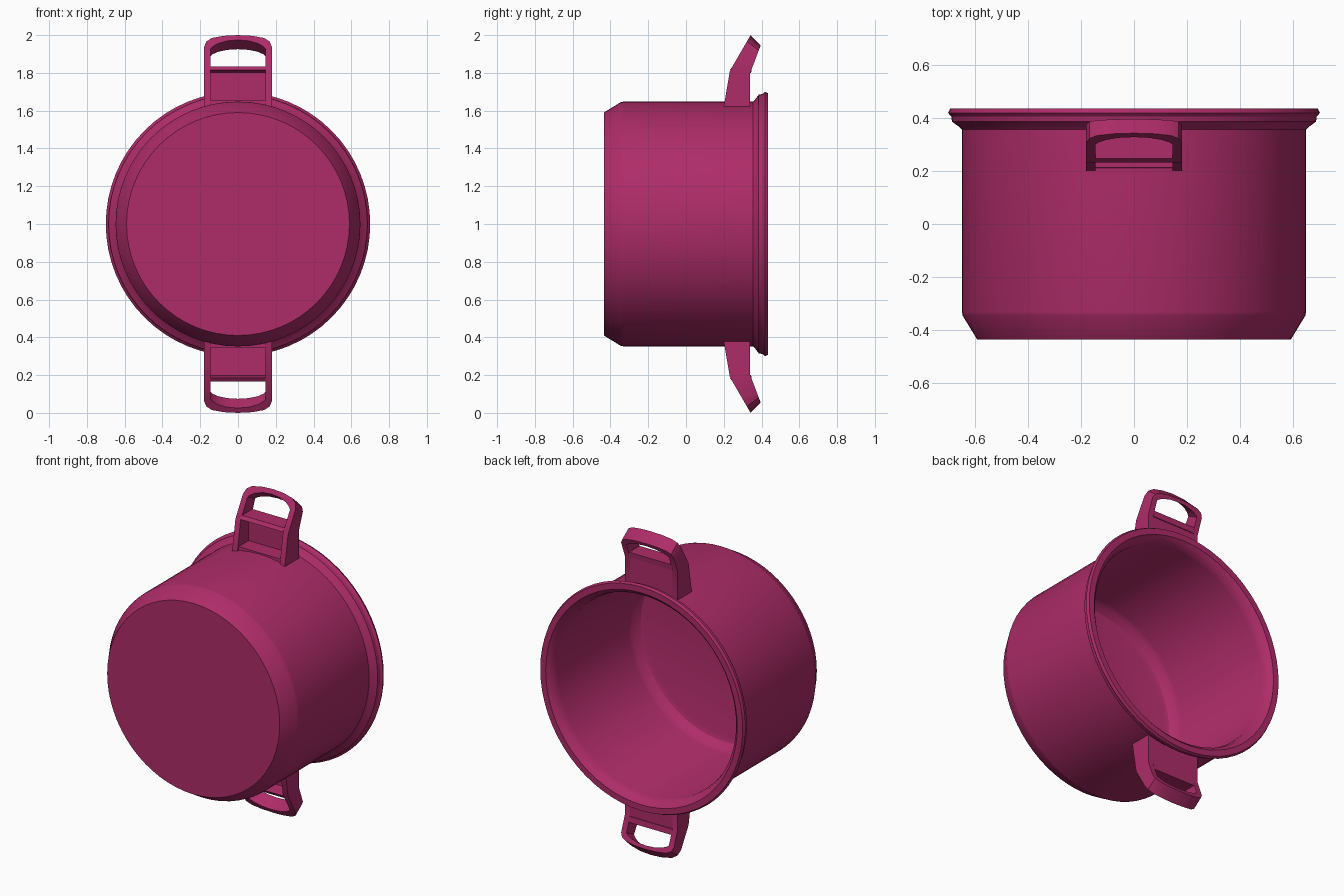
import bpy, bmesh, math

if "Cube" in bpy.data.objects:
    bpy.data.objects.remove(bpy.data.objects["Cube"])

mat = bpy.data.materials.new("magenta_enamel")
mat.diffuse_color = (0.42, 0.025, 0.14, 1)
mat.use_nodes = True
mat.node_tree.nodes["Principled BSDF"].inputs["Base Color"].default_value = mat.diffuse_color
CZ = 1.0  # height of the pot axis


def finish(bm, name, angle):
    bmesh.ops.recalc_face_normals(bm, faces=bm.faces)
    me = bpy.data.meshes.new(name)
    bm.to_mesh(me)
    bm.free()
    me.materials.append(mat)
    ob = bpy.data.objects.new(name, me)
    bpy.context.collection.objects.link(ob)
    bpy.ops.object.select_all(action='DESELECT')
    ob.select_set(True)
    bpy.context.view_layer.objects.active = ob
    bpy.ops.object.shade_smooth_by_angle(angle=math.radians(angle))
    return ob


# Pot body: (radius, y) profile turned about the y axis, outside then inside
profile = [(0.59, -0.435), (0.645, -0.345), (0.648, -0.33), (0.648, 0.355),
           (0.66, 0.367), (0.685, 0.385), (0.688, 0.405), (0.70, 0.418),
           (0.692, 0.435), (0.655, 0.435), (0.645, 0.425), (0.63, 0.41),
           (0.618, 0.37), (0.618, -0.32), (0.608, -0.35), (0.58, -0.385),
           (0.55, -0.395)]
SEG = 64
bm = bmesh.new()
rings = []
for r, y in profile:
    rings.append([bm.verts.new((r * math.cos(a), y, CZ + r * math.sin(a)))
                  for a in (2 * math.pi * i / SEG for i in range(SEG))])
for a, b in zip(rings, rings[1:]):
    for i in range(SEG):
        j = (i + 1) % SEG
        bm.faces.new((a[i], a[j], b[j], b[i]))
bm.faces.new(rings[0])
bm.faces.new(rings[-1])
finish(bm, "pot_body", 30)

# Handle side outline: front and back (y, z) at the base, the bend and the tip
FRONT = [(0.20, 1.62), (0.232, 1.81), (0.342, 2.0)]
BACK = [(0.34, 1.62), (0.34, 1.80), (0.395, 1.945)]


def along(line, t):
    i = 0 if t < 1 else 1
    (y0, z0), (y1, z1) = line[i], line[i + 1]
    f = t - i
    return y0 + (y1 - y0) * f, z0 + (z1 - z0) * f


def mirrored(half):
    return half + [(-x, t) for x, t in half[-2::-1]]


# Handle frame paths: (x, position along the side outline)
outer = mirrored([(0.18, 0), (0.18, 1), (0.18, 1.66), (0.168, 1.82),
                  (0.138, 1.92), (0.075, 1.98), (0, 2)])
inner = mirrored([(0.145, 0), (0.145, 1), (0.145, 1.62), (0.132, 1.69),
                  (0.105, 1.77), (0.058, 1.84), (0, 1.865)])


def prism(bm, side, outline, half_width):
    # extrude a (y, z) outline across x
    caps = [[bm.verts.new((x, y, CZ + side * (z - CZ))) for y, z in outline]
            for x in (-half_width, half_width)]
    for c in caps:
        bm.faces.new(c)
    n = len(outline)
    for i in range(n):
        j = (i + 1) % n
        bm.faces.new((caps[0][i], caps[0][j], caps[1][j], caps[1][i]))


def handle(side, name):
    bm = bmesh.new()
    # arched frame
    sections = []
    for o, n in zip(outer, inner):
        sec = []
        for (x, t), line in ((o, FRONT), (o, BACK), (n, BACK), (n, FRONT)):
            y, z = along(line, t)
            sec.append(bm.verts.new((x, y, CZ + side * (z - CZ))))
        sections.append(sec)
    for a, b in zip(sections, sections[1:]):
        for i in range(4):
            j = (i + 1) % 4
            bm.faces.new((a[i], a[j], b[j], b[i]))
    bm.faces.new(sections[0])
    bm.faces.new(sections[-1])
    # back panel, cross shelf and foot ledge
    prism(bm, side, [(0.31, 1.62), (0.34, 1.62), (0.34, 1.815), (0.31, 1.815)], 0.146)
    prism(bm, side, [(0.232, 1.815), (0.315, 1.80), (0.345, 1.80),
                     (0.349, 1.835), (0.247, 1.835)], 0.146)
    prism(bm, side, [(0.21, 1.62), (0.32, 1.62), (0.32, 1.655), (0.212, 1.655)], 0.146)
    finish(bm, name, 25)


handle(1, "upper_handle")
handle(-1, "lower_handle")
